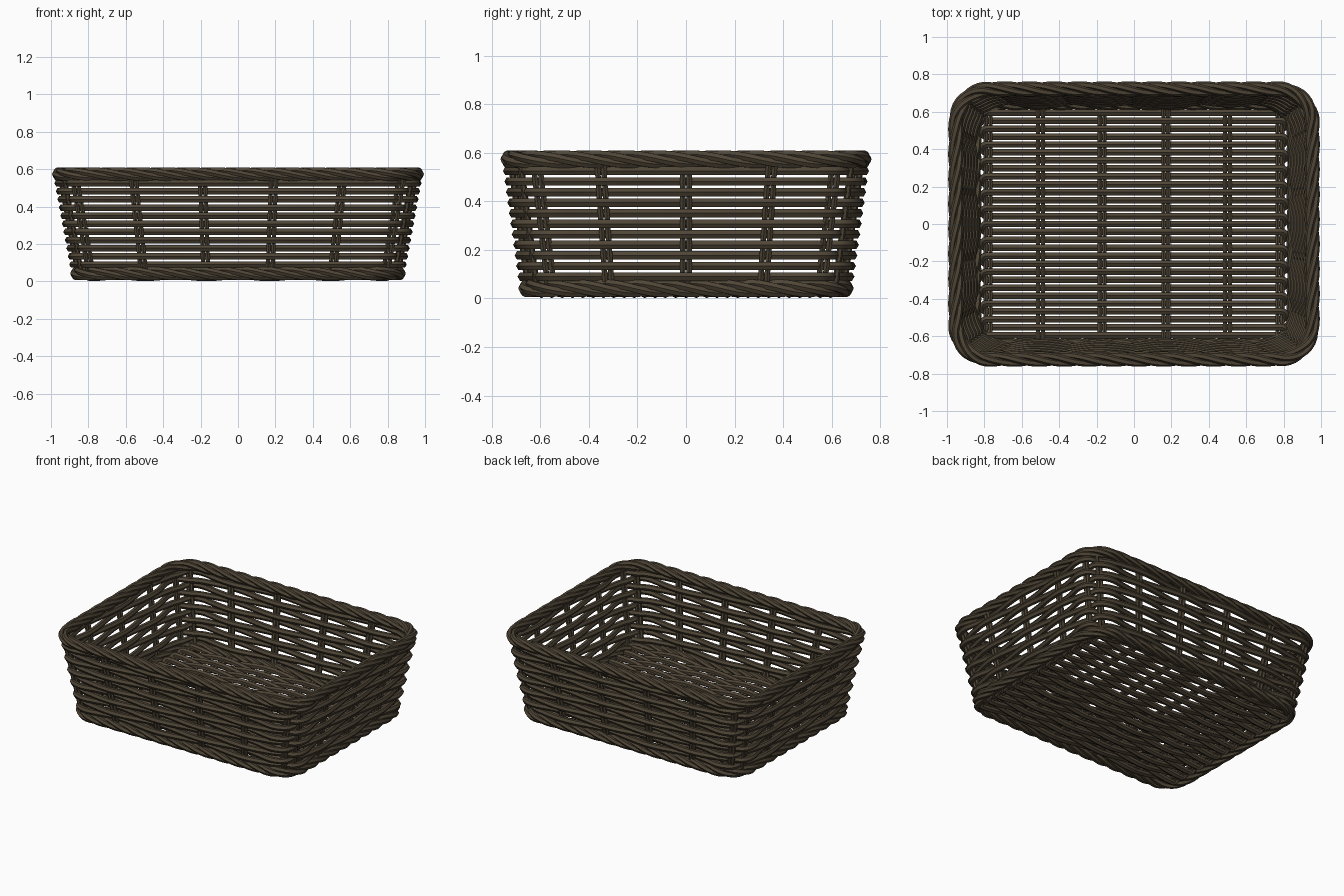
import bpy, bmesh, math
from mathutils import Vector

cube = bpy.data.objects.get("Cube")
if cube:
    bpy.data.objects.remove(cube, do_unlink=True)

HX, HY, CORNER = 0.848, 0.643, 0.16     # wall centre line at the ground
FLOOR_Z, RIM_Z = 0.037, 0.573
UP = Vector((0, 0, 1))

wicker = bpy.data.materials.new("dark_brown_wicker")
wicker.use_nodes = True
colour = (0.078, 0.060, 0.037, 1)
wicker.diffuse_color = colour
bsdf = wicker.node_tree.nodes["Principled BSDF"]
bsdf.inputs["Base Color"].default_value = colour
bsdf.inputs["Roughness"].default_value = 0.8


def flare(z):
    return 1 + 0.216 * z


def strand(bm, pts, radius, ref, closed=False, turn=0.0, sides=6):
    """Sweep a six-sided cane along a path; ref keeps the section upright."""
    n = len(pts)
    rings = []
    for i, p in enumerate(pts):
        a = pts[(i - 1) % n] if closed else pts[max(i - 1, 0)]
        b = pts[(i + 1) % n] if closed else pts[min(i + 1, n - 1)]
        t = (b - a).normalized()
        side = t.cross(ref).normalized()
        top = side.cross(t)
        rings.append([bm.verts.new(p + radius * (math.cos(w) * side + math.sin(w) * top))
                      for w in (turn + math.tau * k / sides for k in range(sides))])
    for i in range(n if closed else n - 1):
        a, b = rings[i], rings[(i + 1) % n]
        for k in range(sides):
            m = (k + 1) % sides
            bm.faces.new((a[k], a[m], b[m], b[k]))
    if not closed:
        bm.faces.new(rings[0])
        bm.faces.new(rings[-1])


def finish(bm, name):
    bmesh.ops.recalc_face_normals(bm, faces=bm.faces)
    mesh = bpy.data.meshes.new(name)
    bm.to_mesh(mesh)
    bm.free()
    mesh.materials.append(wicker)
    ob = bpy.data.objects.new(name, mesh)
    bpy.context.collection.objects.link(ob)
    bpy.ops.object.select_all(action='DESELECT')
    ob.select_set(True)
    bpy.context.view_layer.objects.active = ob
    bpy.ops.object.shade_smooth_by_angle(angle=math.radians(40))


def outline(count):
    """Evenly spaced (point, outward normal) pairs around a rounded rectangle."""
    lx, ly, arc = 2 * (HX - CORNER), 2 * (HY - CORNER), CORNER * math.pi / 2
    total = 2 * (lx + ly) + 4 * arc
    result = []
    for i in range(count):
        s = total * i / count
        for q in range(4):
            length = lx if q % 2 == 0 else ly
            base = (q - 1) * math.pi / 2
            n = Vector((math.cos(base), math.sin(base), 0))
            d = UP.cross(n)
            depth = HY if q % 2 == 0 else HX
            if s < length:
                result.append((n * depth + d * (s - length / 2), n))
                break
            s -= length
            if s < arc:
                ang = base + s / CORNER
                m = Vector((math.cos(ang), math.sin(ang), 0))
                result.append((n * (depth - CORNER) + d * length / 2 + m * CORNER, m))
                break
            s -= arc
    return result


COUNT = 264
ring = outline(COUNT)
floor_x = [-0.78, -0.50, -0.17, 0.17, 0.50, 0.78]
side_y = [-0.55, -0.315, 0, 0.315, 0.55]


def locate(axis, value, sign):
    """Index of the outline sample where a stake stands."""
    other = 1 - axis
    return min((i for i, (p, n) in enumerate(ring) if n[other] * sign > 0.7),
               key=lambda i: abs(ring[i][0][axis] - value))


stakes = sorted([locate(0, x, s) for x in floor_x for s in (-1, 1)]
                + [locate(1, y, s) for y in side_y for s in (-1, 1)])


def phase(i):
    """Number of stakes passed at sample i, with a fraction between stakes."""
    knots = [stakes[-1] - COUNT] + stakes + [stakes[0] + COUNT]
    for k in range(len(knots) - 1):
        if knots[k] <= i < knots[k + 1]:
            return k + (i - knots[k]) / (knots[k + 1] - knots[k])


# woven wall rows, passing in and out of the stakes
bm = bmesh.new()
for row in range(11):
    z = 0.09 + 0.0435 * row
    pts = []
    for i, (p, n) in enumerate(ring):
        wave = 0.018 * math.cos(math.pi * (phase(i) + row))
        pts.append(p * flare(z) + n * wave + UP * z)
    strand(bm, pts, 0.020, UP, closed=True)
finish(bm, "wall_weave")

# twisted ropes at the top and bottom edges
for name, z in (("rim_rope", RIM_Z), ("base_rope", 0.042)):
    bm = bmesh.new()
    for k in range(4):
        pts = []
        for i, (p, n) in enumerate(ring):
            t = math.tau * (k / 4 - 12 * i / COUNT)
            pts.append(p * flare(z) + n * 0.022 * math.cos(t) + UP * (z + 0.020 * math.sin(t)))
        strand(bm, pts, 0.0185, UP, closed=True)
    finish(bm, name)

# paired stakes running down the front, under the floor weave and up the back
bm = bmesh.new()
heights = [RIM_Z - (RIM_Z - 0.07) * k / 6 for k in range(7)]
for x in floor_x:
    p = ring[locate(0, x, 1)][0]
    for off in (-0.013, 0.013):
        half = [Vector((x * flare(z) + off, p.y * flare(z), z)) for z in heights]
        half.append(Vector((x + off, p.y - 0.01, FLOOR_Z + 0.008)))
        half.append(Vector((x + off, p.y - 0.04, FLOOR_Z)))
        back = [Vector((v.x, -v.y, v.z)) for v in reversed(half)]
        strand(bm, half + back, 0.013, Vector((1, 0, 0)))
finish(bm, "long_stakes")

# paired stakes in the left and right walls
bm = bmesh.new()
for sign in (-1, 1):
    for y in side_y:
        p = ring[locate(1, y, sign)][0]
        for off in (-0.013, 0.013):
            pts = [Vector((p.x * flare(z), y * flare(z) + off, z)) for z in heights + [0.03]]
            strand(bm, pts, 0.013, Vector((0, 1, 0)))
finish(bm, "side_stakes")

# floor woven from one cane that turns back at each end
ROWS, PITCH, END, STEPS = 29, 0.0425, 0.79, 40


def floor_wave(x, row):
    u = 0.0
    for a, b in zip(floor_x, floor_x[1:]):
        u += min(max((x - a) / (b - a), 0), 1)
    return 0.016 * math.cos(math.pi * (u + row))


pts = []
for row in range(ROWS):
    y = (row - (ROWS - 1) / 2) * PITCH
    way = 1 if row % 2 == 0 else -1
    for k in range(STEPS + 1):
        x = way * END * (2 * k / STEPS - 1)
        pts.append(Vector((x, y, FLOOR_Z + floor_wave(x, row))))
    if row < ROWS - 1:
        for k in range(1, 6):
            a = math.pi * k / 6
            pts.append(Vector((way * (END + PITCH / 2 * math.sin(a)),
                               y + PITCH / 2 * (1 - math.cos(a)),
                               FLOOR_Z + floor_wave(way * END, row) * math.cos(a))))
bm = bmesh.new()
strand(bm, pts, 0.020, UP, turn=math.pi / 6)
finish(bm, "floor_weave")
